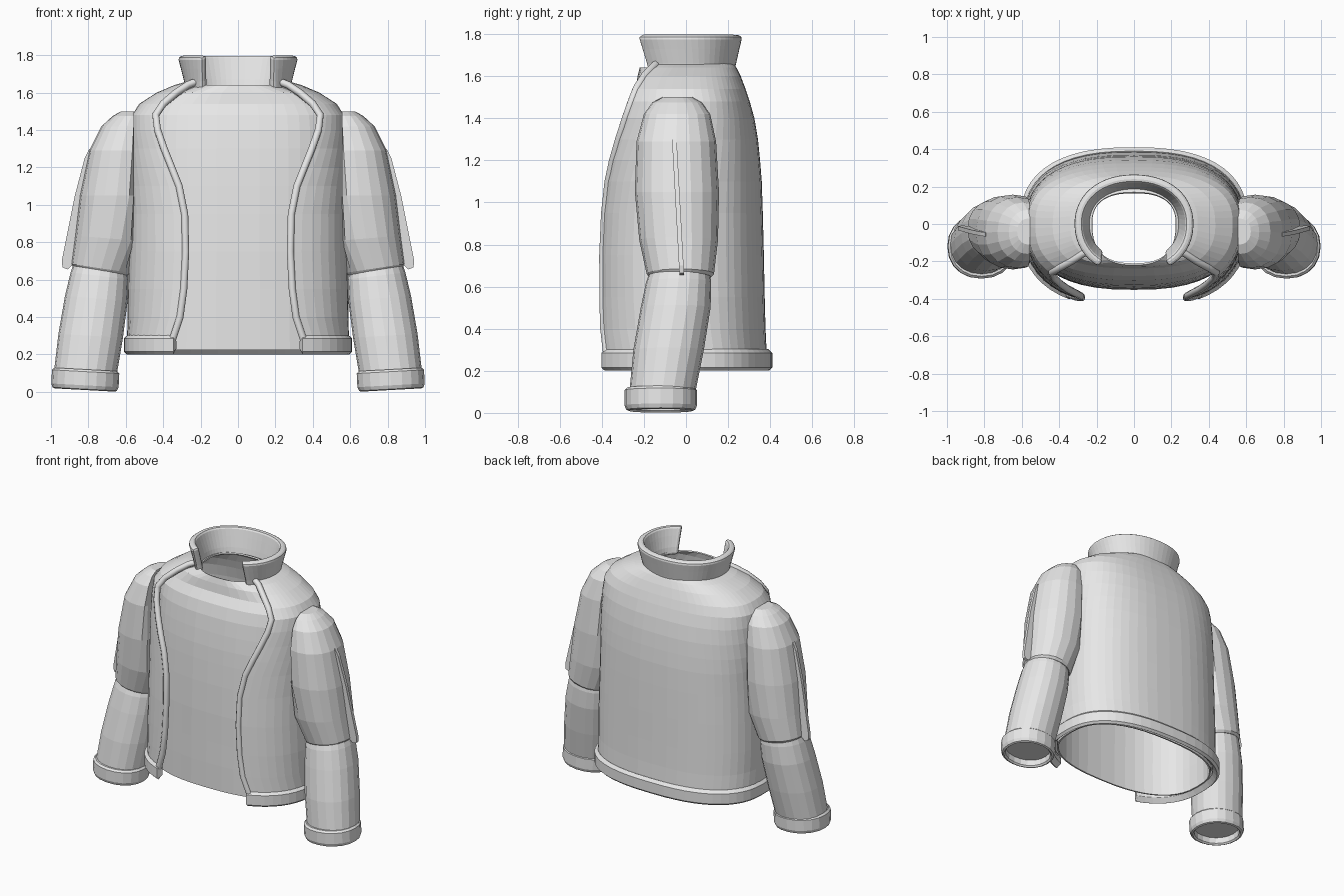
import bpy, bmesh
from math import acos, cos, sin, pi, copysign

cube = bpy.data.objects.get("Cube")
if cube:
    bpy.data.objects.remove(cube, do_unlink=True)

cloth = bpy.data.materials.new("plain_grey")
cloth.use_nodes = True
GREY = (0.8, 0.8, 0.8, 1)
cloth.diffuse_color = GREY
cloth.node_tree.nodes["Principled BSDF"].inputs["Base Color"].default_value = GREY


def finish(name, bm):
    mesh = bpy.data.meshes.new(name)
    bm.to_mesh(mesh)
    bm.free()
    mesh.materials.append(cloth)
    ob = bpy.data.objects.new(name, mesh)
    bpy.context.collection.objects.link(ob)
    return ob


def power(v, p):
    return copysign(abs(v) ** p, v)


def ring(z, a, front, back, edge=None, count=44, n=2.5):
    """Rounded cross-section, open at the front between -edge and +edge."""
    if edge is None:
        angles = [2 * pi * i / count for i in range(count)]
    else:
        start = -acos(min(edge / a, 0.99) ** (n / 2))
        angles = [start + (pi - 2 * start) * i / count for i in range(count + 1)]
    return [(a * power(cos(t), 2 / n),
             (front if sin(t) < 0 else back) * power(sin(t), 2 / n), z) for t in angles]


def loft(name, rings, closed=True, caps=False):
    bm = bmesh.new()
    rows = [[bm.verts.new(p) for p in r] for r in rings]
    count = len(rows[0])
    for low, high in zip(rows, rows[1:]):
        for j in range(count if closed else count - 1):
            k = (j + 1) % count
            bm.faces.new((low[j], low[k], high[k], high[j]))
    if caps:
        bm.faces.new(rows[0])
        bm.faces.new(rows[-1])
        bmesh.ops.recalc_face_normals(bm, faces=bm.faces)
    return finish(name, bm)


def thicken(ob, depth, round_edge=0):
    mod = ob.modifiers.new("thickness", "SOLIDIFY")
    mod.thickness = depth
    mod.offset = -1
    if round_edge:
        bev = ob.modifiers.new("rounding", "BEVEL")
        bev.width = round_edge
        bev.segments = 2
        bev.limit_method = "ANGLE"
        bev.angle_limit = 0.9


# Jacket body: height, half width, front depth, back depth, opening half width
body = [
    (0.25, 0.595, 0.434, 0.385, 0.36), (0.4, 0.59, 0.434, 0.378, 0.31),
    (0.55, 0.59, 0.432, 0.374, 0.29), (0.75, 0.585, 0.43, 0.37, 0.28),
    (0.95, 0.58, 0.423, 0.365, 0.285), (1.1, 0.58, 0.415, 0.36, 0.315),
    (1.2, 0.58, 0.408, 0.352, 0.355), (1.3, 0.578, 0.397, 0.342, 0.395),
    (1.4, 0.575, 0.383, 0.325, 0.43), (1.48, 0.567, 0.36, 0.303, 0.44),
    (1.54, 0.528, 0.32, 0.283, 0.4), (1.6, 0.435, 0.27, 0.26, 0.33),
    (1.64, 0.34, 0.23, 0.24, 0.27), (1.66, 0.27, 0.21, 0.228, 0.22),
]
jacket = loft("jacket_body", [ring(*r) for r in body], closed=False)
thicken(jacket, 0.025)

# Piping along both front edges
for side, end in (("left", 0), ("right", -1)):
    curve = bpy.data.curves.new(side + "_front_piping", "CURVE")
    curve.dimensions = "3D"
    curve.bevel_depth = 0.02
    curve.bevel_resolution = 2
    curve.use_fill_caps = True
    path = [ring(*r)[end] for r in body]
    spline = curve.splines.new("POLY")
    spline.points.add(len(path) - 1)
    for point, (x, y, z) in zip(spline.points, path):
        point.co = (x, y + 0.008, z, 1)
    curve.materials.append(cloth)
    ob = bpy.data.objects.new(side + "_front_piping", curve)
    bpy.context.collection.objects.link(ob)

# Shirt worn inside, with a neck hole
inner = [ring(z if z > 0.3 else 0.225, a - 0.035, max(f - 0.082, 0.23), b - 0.035)
         for z, a, f, b, e in body[:-2]]
inner.append(ring(1.64, 0.225, 0.22, 0.17))
thicken(loft("inner_shirt", inner), 0.01)

# Hem band and standing collar
hem = [ring(z, 0.6 + d, 0.44 + d, 0.4 + d, 0.345)
       for z, d in ((0.2, -0.005), (0.215, 0.01), (0.285, 0.01), (0.305, -0.01))]
thicken(loft("hem_band", hem, closed=False), 0.045, 0.012)
collar = [ring(z, a, f, b, 0.19, n=2.15) for z, a, f, b in (
    (1.61, 0.28, 0.235, 0.228), (1.66, 0.288, 0.245, 0.238),
    (1.73, 0.306, 0.262, 0.254), (1.79, 0.322, 0.277, 0.268))]
thicken(loft("collar", collar, closed=False), 0.045, 0.016)

SEAM = 0.557  # flat plane where the sleeves meet the body


def sleeve_ring(s, z, x0, x1, y0, y1, tilt):
    """Oval from its bounds, leaning up towards the outside, cut flat at the seam."""
    cx, cy, hx, hy = (x0 + x1) / 2, (y0 + y1) / 2, (x1 - x0) / 2, (y1 - y0) / 2
    return [(s * max(cx + x, SEAM), cy + y, z + tilt * x)
            for x, y, _ in ring(0, hx, hy, hy, count=20, n=2.15)]


# Sleeve sections: height, inner x, outer x, front y, back y, tilt
upper = [
    (1.5, 0.5, 0.625, -0.11, 0.03, 0), (1.475, 0.47, 0.67, -0.16, 0.075, 0),
    (1.42, 0.455, 0.73, -0.2, 0.115, 0), (1.29, 0.45, 0.795, -0.235, 0.143, 0),
    (1.05, 0.45, 0.845, -0.243, 0.157, 0), (0.82, 0.5, 0.87, -0.222, 0.152, 0.08),
    (0.66, 0.575, 0.89, -0.187, 0.133, 0.15), (0.645, 0.585, 0.88, -0.175, 0.12, 0.15),
]
lower = [
    (0.69, 0.595, 0.87, -0.165, 0.11, 0.15), (0.62, 0.585, 0.895, -0.19, 0.12, 0.12),
    (0.5, 0.59, 0.925, -0.215, 0.117, 0.08), (0.3, 0.615, 0.96, -0.25, 0.085, 0.06),
    (0.09, 0.65, 0.985, -0.27, 0.043, 0.05),
]
# Cuff: height and growth, the last steps turning up into the opening
cuff = [(0.12, -0.012), (0.108, 0), (0.035, 0), (0.015, -0.008), (0.01, -0.02),
        (0.02, -0.03), (0.06, -0.032)]
fin = [(0.795, 1.3), (0.82, 1.25), (0.872, 1.05), (0.942, 0.7), (0.938, 0.665),
       (0.91, 0.655), (0.86, 0.7), (0.74, 1.2)]

for side, s in (("left", 1), ("right", -1)):
    loft(side + "_upper_sleeve", [sleeve_ring(s, *r) for r in upper], caps=True)
    loft(side + "_lower_sleeve", [sleeve_ring(s, *r) for r in lower], caps=True)
    loft(side + "_cuff", [
        sleeve_ring(s, z, 0.64 - g - z * 0.05, 1 + g - z * 0.05,
                    -0.292 - g, 0.052 + g, 0.055) for z, g in cuff], caps=True)
    # Thin blade on the outside of the upper sleeve
    bm = bmesh.new()
    sheets = [[bm.verts.new((s * x, -0.02 - (z - 0.655) * 0.055 + d, z)) for x, z in fin]
              for d in (-0.011, 0.011)]
    for sheet in sheets:
        bm.faces.new(sheet)
    for i in range(len(fin)):
        bm.faces.new((sheets[0][i - 1], sheets[0][i], sheets[1][i], sheets[1][i - 1]))
    bmesh.ops.recalc_face_normals(bm, faces=bm.faces)
    finish(side + "_sleeve_blade", bm)
